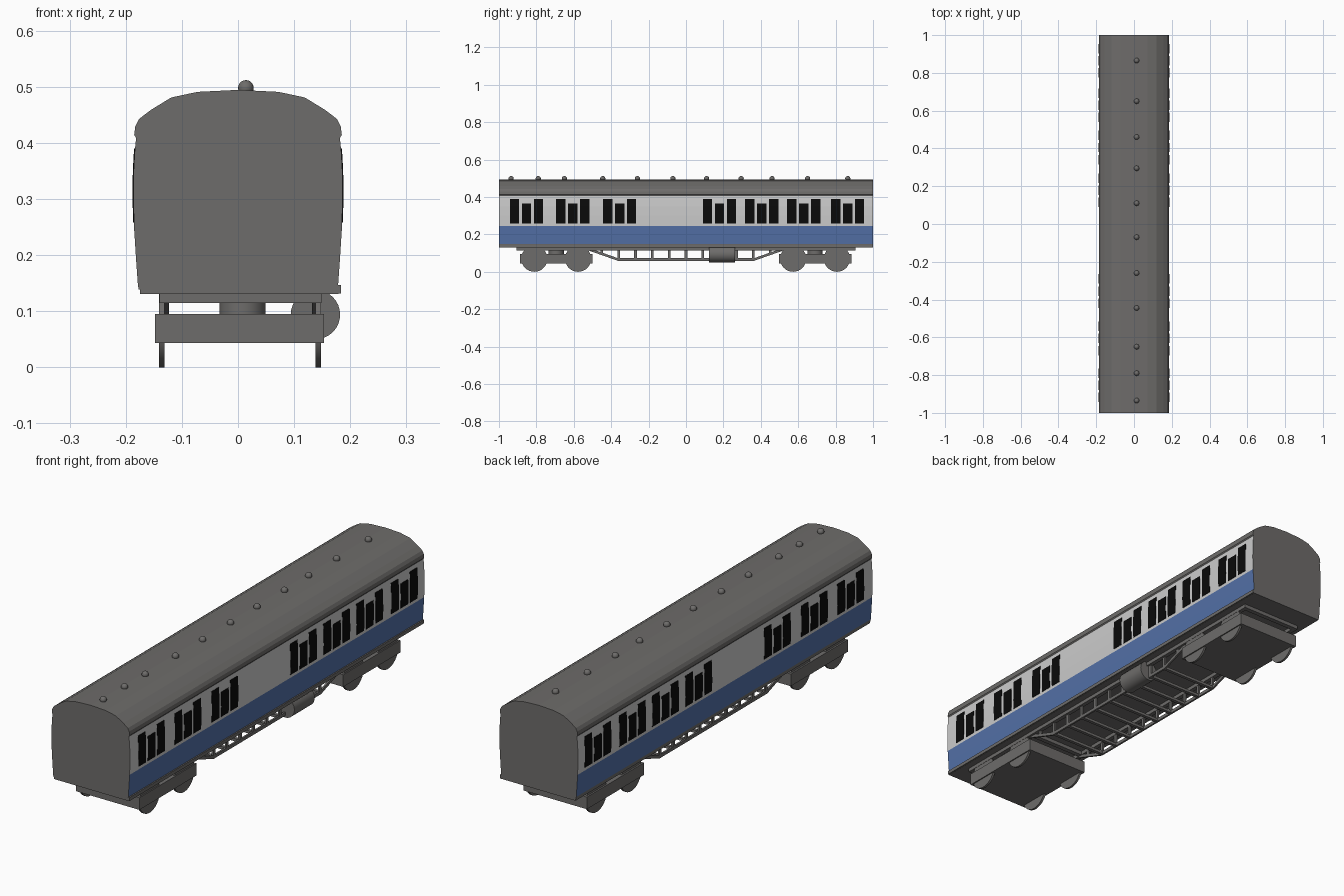
import bpy, bmesh, math
from mathutils import Vector, Matrix

if "Cube" in bpy.data.objects:
    bpy.data.objects.remove(bpy.data.objects["Cube"])


def mat(name, rgb):
    m = bpy.data.materials.new(name)
    m.diffuse_color = (*rgb, 1)
    m.use_nodes = True
    m.node_tree.nodes["Principled BSDF"].inputs["Base Color"].default_value = m.diffuse_color
    return m


GREY = mat("grey", (0.155, 0.15, 0.145))
WHITE = mat("off_white", (0.6, 0.6, 0.6))
BLUE = mat("blue", (0.087, 0.165, 0.39))
BLACK = mat("window_black", (0.003, 0.003, 0.003))


def finish(bm, name, *mats, smooth=False):
    bmesh.ops.recalc_face_normals(bm, faces=bm.faces)
    me = bpy.data.meshes.new(name)
    bm.to_mesh(me)
    bm.free()
    ob = bpy.data.objects.new(name, me)
    bpy.context.collection.objects.link(ob)
    for m in mats:
        me.materials.append(m)
    if smooth:
        bpy.context.view_layer.objects.active = ob
        ob.select_set(True)
        bpy.ops.object.shade_smooth_by_angle(angle=math.radians(35))
        ob.select_set(False)
    return ob


def prism(bm, pts, y0, y1):
    """Extrude an (x, z) outline along y."""
    a = [bm.verts.new((x, y0, z)) for x, z in pts]
    b = [bm.verts.new((x, y1, z)) for x, z in pts]
    n = len(pts)
    for i in range(n):
        j = (i + 1) % n
        bm.faces.new((a[i], a[j], b[j], b[i]))
    bm.faces.new(a)
    bm.faces.new(b)


def box(bm, x0, x1, y0, y1, z0, z1):
    prism(bm, [(x0, z0), (x1, z0), (x1, z1), (x0, z1)], y0, y1)


def cyl(bm, centre, r, depth, axis, seg=32):
    rot = {"x": Matrix.Rotation(math.pi / 2, 4, "Y"),
           "y": Matrix.Rotation(math.pi / 2, 4, "X"), "z": Matrix()}[axis]
    bmesh.ops.create_cone(bm, cap_ends=True, segments=seg, radius1=r, radius2=r,
                          depth=depth, matrix=Matrix.Translation(centre) @ rot)


# Body: bulging side walls, painted in bands by height
SIDE = [(.177, .139), (.1785, .148), (.1815, .19), (.185, .245), (.1865, .30),
        (.186, .35), (.184, .385), (.181, .415)]
bm = bmesh.new()
prism(bm, SIDE + [(-x, z) for x, z in reversed(SIDE)], -1, 1)
for f in bm.faces:
    f.normal_update()
    z = f.calc_center_median().z
    if abs(f.normal.x) > .7 and z > .148:
        f.material_index = 1 if z > .245 else 2
finish(bm, "body", GREY, WHITE, BLUE)

# Roof with slightly overhanging eaves
ROOF = [(.181, .408), (.185, .414), (.183, .43), (.176, .443), (.155, .459),
        (.119, .481), (.072, .491), (0, .4945)]
bm = bmesh.new()
prism(bm, ROOF + [(-x, z) for x, z in reversed(ROOF[:-1])], -1, 1)
finish(bm, "roof", GREY)

# Roof vents
bm = bmesh.new()
for y in (-.935, -.79, -.65, -.445, -.26, -.07, .11, .295, .46, .65, .865):
    bmesh.ops.create_uvsphere(bm, u_segments=16, v_segments=10, radius=.014,
                              matrix=Matrix.Translation((.014, y, .498)))
finish(bm, "roof_vents", GREY, smooth=True)


# Windows: thin plates following the curve of the wall
def wall_x(z):
    for (x0, z0), (x1, z1) in zip(SIDE, SIDE[1:]):
        if z0 <= z <= z1:
            return x0 + (x1 - x0) * (z - z0) / (z1 - z0)


bm = bmesh.new()
for start in (-.942, -.695, -.444, .09, .316, .54, .775):
    for k, top in enumerate((.39, .364, .39)):
        y0 = start + .064 * k
        zs = [.258, .30, .35] + ([.385] if top > .385 else []) + [top]
        for s in (-1, 1):
            out = [(s * (wall_x(z) + .0015), z) for z in zs]
            inn = [(s * (wall_x(z) - .003), z) for z in reversed(zs)]
            prism(bm, out + inn, y0, y0 + .05)
finish(bm, "windows", BLACK)

# Floor edge and underframe bars
bm = bmesh.new()
box(bm, -.175, .179, -1, 1, .131, .14)
box(bm, .176, .184, -1, 1, .132, .147)
finish(bm, "floor", GREY)
bm = bmesh.new()
for x0, x1 in ((-.14, -.122), (.131, .149)):
    box(bm, x0, x1, -.905, .905, .115, .132)
for y in (-.895, -.5, .5, .895):
    box(bm, -.14, .149, y - .01, y + .01, .115, .132)
finish(bm, "underframe", GREY)


# Truss: sloped rods, posts and cross slats
def rod(bm, x, a, b, t=.007):
    pts = [(a[0], a[1] - t), (b[0], b[1] - t), (b[0], b[1] + t), (a[0], a[1] + t)]
    lo = [bm.verts.new((x - .004, y, z)) for y, z in pts]
    hi = [bm.verts.new((x + .004, y, z)) for y, z in pts]
    for i in range(4):
        j = (i + 1) % 4
        bm.faces.new((lo[i], lo[j], hi[j], hi[i]))
    bm.faces.new(lo)
    bm.faces.new(hi)


bm = bmesh.new()
TRUSS = [(-.53, .124), (-.365, .066), (.365, .066), (.53, .124)]
for x in (-.127, .136):
    for a, b in zip(TRUSS, TRUSS[1:]):
        rod(bm, x, a, b)
    for i in range(-5, 6):
        y = i * .09
        z0 = .066 if abs(y) < .365 else .066 + (abs(y) - .365) * .35
        box(bm, x - .004, x + .004, y - .007, y + .007, z0, .132)
for i in range(-4, 5):
    box(bm, -.127, .136, i * .09 - .007, i * .09 + .007, .06, .072)
finish(bm, "truss", GREY)

# Tank on one side
bm = bmesh.new()
cyl(bm, (.138, .192, .094), .044, .138, "y")
finish(bm, "tank", GREY, smooth=True)

# Bogies: frame, pivot and four wheels each
for label, c in (("front", -.694), ("rear", .69)):
    bm = bmesh.new()
    box(bm, -.148, .153, c - .194, c + .194, .043, .095)
    finish(bm, label + "_bogie_frame", GREY)
    bm = bmesh.new()
    cyl(bm, (.008, c, .113), .041, .04, "z")
    finish(bm, label + "_bogie_pivot", GREY, smooth=True)
    bm = bmesh.new()
    for dy in (-.117, .117):
        for x in (-.136, .143):
            cyl(bm, (x, c + dy, .07), .07, .01, "x")
    finish(bm, label + "_wheels", GREY, smooth=True)
